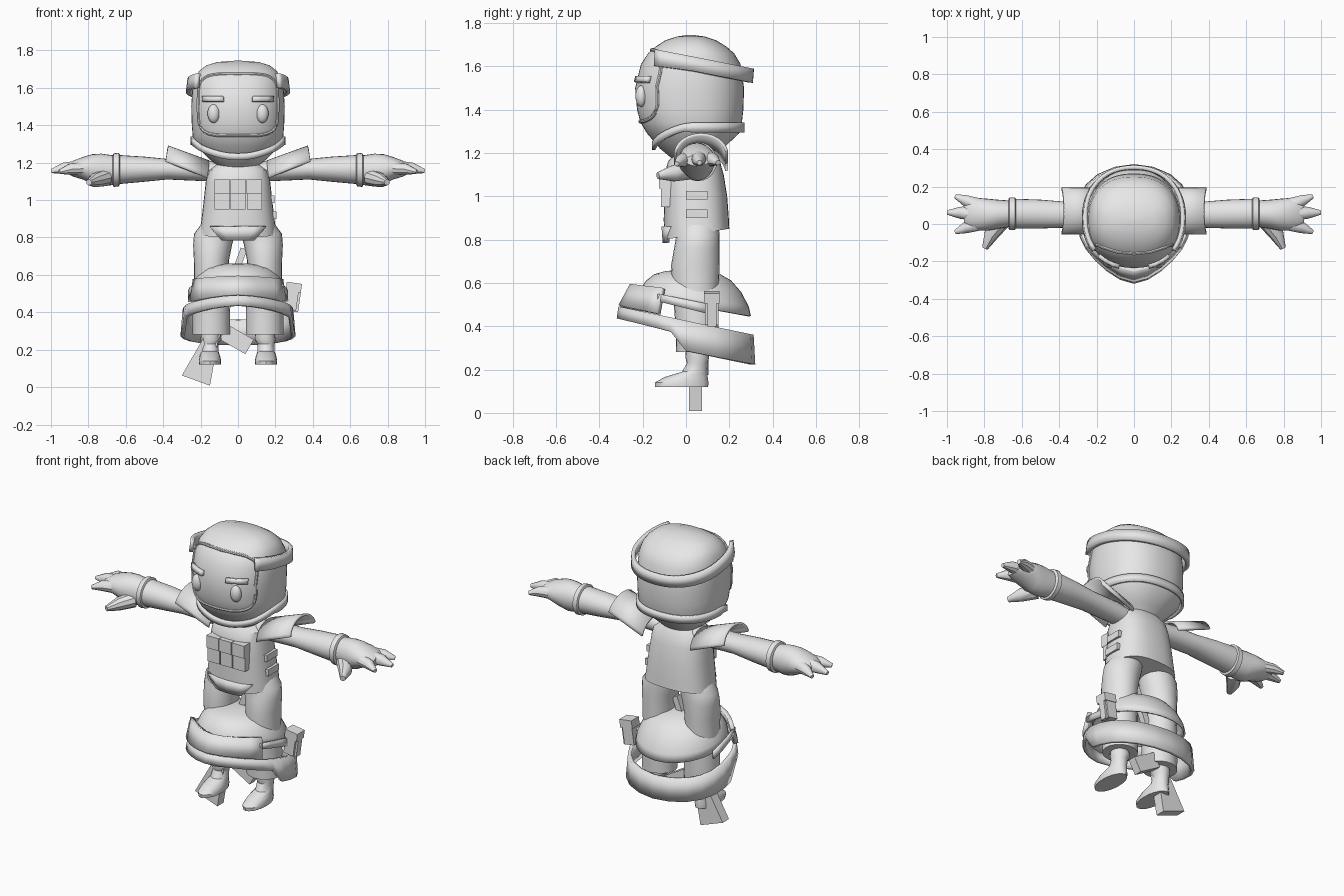
import bpy, bmesh, math
from mathutils import Vector, Matrix

if "Cube" in bpy.data.objects:
    bpy.data.objects.remove(bpy.data.objects["Cube"])

grey = bpy.data.materials.new("plain_grey")
grey.diffuse_color = (0.8, 0.8, 0.8, 1)
grey.use_nodes = True
grey.node_tree.nodes["Principled BSDF"].inputs["Base Color"].default_value = grey.diffuse_color


def finish(name, bm, mirror=False, thick=0.0, angle=35):
    bmesh.ops.recalc_face_normals(bm, faces=bm.faces)
    me = bpy.data.meshes.new(name)
    bm.to_mesh(me)
    bm.free()
    ob = bpy.data.objects.new(name, me)
    bpy.context.collection.objects.link(ob)
    me.materials.append(grey)
    bpy.ops.object.select_all(action='DESELECT')
    ob.select_set(True)
    bpy.context.view_layer.objects.active = ob
    bpy.ops.object.shade_smooth_by_angle(angle=math.radians(angle))
    if thick:
        m = ob.modifiers.new("thickness", 'SOLIDIFY')
        m.thickness = thick
        m.offset = 0
    if mirror:
        ob.modifiers.new("mirror", 'MIRROR')
    return ob


def skin(bm, loops, caps=(True, True)):
    """Bridge successive closed loops of points."""
    vs = [[bm.verts.new(p) for p in loop] for loop in loops]
    for a, b in zip(vs, vs[1:]):
        for i in range(len(a)):
            j = (i + 1) % len(a)
            bm.faces.new((a[i], a[j], b[j], b[i]))
    if caps[0]:
        bm.faces.new(vs[0])
    if caps[1]:
        bm.faces.new(vs[-1])


def spow(v, e):
    return math.copysign(abs(v) ** e, v)


def loft(name, rings, axis='z', n=32, power=2.0, caps=(True, True), **kw):
    """Rings are (position, centre u, centre v, radius u, radius v, tilt)."""
    loops = []
    for r in rings:
        t, cu, cv, ru, rv = r[:5]
        tilt = r[5] if len(r) > 5 else 0
        loop = []
        for i in range(n):
            a = 2 * math.pi * i / n
            u = cu + ru * spow(math.cos(a), 2 / power)
            v = cv + rv * spow(math.sin(a), 2 / power)
            k = t + tilt * (v - 0.05)
            loop.append((u, v, k) if axis == 'z' else (k, u, v))
        loops.append(loop)
    bm = bmesh.new()
    skin(bm, loops, caps)
    return finish(name, bm, **kw)


def tube(name, pts, radii, closed=False, n=10, **kw):
    pts = [Vector(p) for p in pts]
    loops, m = [], len(pts)
    for i, p in enumerate(pts):
        a = pts[(i - 1) % m] if closed or i else p
        b = pts[(i + 1) % m] if closed or i < m - 1 else p
        d = (b - a).normalized()
        ref = Vector((0, 0, 1)) if abs(d.z) < 0.9 else Vector((0, 1, 0))
        s = d.cross(ref).normalized()
        w = s.cross(d)
        r = radii[i] if isinstance(radii, list) else radii
        loops.append([p + r * (s * math.cos(k * 2 * math.pi / n) + w * math.sin(k * 2 * math.pi / n))
                      for k in range(n)])
    bm = bmesh.new()
    skin(bm, loops + loops[:1] if closed else loops, (not closed, not closed))
    return finish(name, bm, **kw)


def strip(name, top, bottom, thick, closed=False, **kw):
    bm = bmesh.new()
    a = [bm.verts.new(p) for p in top]
    b = [bm.verts.new(p) for p in bottom]
    for i in range(len(a) if closed else len(a) - 1):
        j = (i + 1) % len(a)
        bm.faces.new((a[i], a[j], b[j], b[i]))
    return finish(name, bm, thick=thick, **kw)


def box(name, x, y, z, rot=None, **kw):
    bm = bmesh.new()
    bmesh.ops.create_cube(bm, size=1)
    c = Vector(((x[0] + x[1]) / 2, (y[0] + y[1]) / 2, (z[0] + z[1]) / 2))
    bmesh.ops.scale(bm, vec=(x[1] - x[0], y[1] - y[0], z[1] - z[0]), verts=bm.verts)
    bmesh.ops.translate(bm, vec=c, verts=bm.verts)
    if rot:
        bmesh.ops.transform(bm, matrix=rot, verts=bm.verts)
    return finish(name, bm, **kw)


# head: height, half width, front, back
HEAD = [(1.17, .09, -.06, .12), (1.22, .155, -.12, .17), (1.29, .225, -.18, .245), (1.34, .242, -.21, .258),
        (1.4, .247, -.226, .265), (1.5, .25, -.235, .268), (1.61, .243, -.208, .252), (1.66, .228, -.175, .222),
        (1.69, .208, -.142, .188), (1.72, .17, -.095, .14), (1.738, .11, -.04, .085), (1.745, .02, .01, .03)]
loft("head", [(z, 0, (f + b) / 2, w, (b - f) / 2) for z, w, f, b in HEAD], n=48, power=2.3)


def head_at(z):
    for p, q in zip(HEAD, HEAD[1:]):
        if p[0] <= z <= q[0]:
            k = (z - p[0]) / (q[0] - p[0])
            return [p[i] + k * (q[i] - p[i]) for i in (1, 2, 3)]


def face_point(x, z, out=0.0):
    w, f, b = head_at(z)
    s = max(0, 1 - min(1, abs(x) / w) ** 2.3) ** (1 / 2.3)
    return Vector((x, (f + b) / 2 - (b - f) / 2 * s - out, z))


def around(a, z, out=0.0):
    w, f, b = head_at(z)
    return Vector(((w + out) * spow(math.cos(a), 2 / 2.3),
                   (f + b) / 2 + ((b - f) / 2 + out) * spow(math.sin(a), 2 / 2.3), z))


# rim of the face opening
rim = []
for i in range(48):
    a = 2 * math.pi * i / 48
    rim.append(face_point(.212 * spow(math.cos(a), .45), 1.51 + .165 * spow(math.sin(a), .45)))
tube("face_rim", rim, .009, closed=True, n=8)

# jaw and neck guard line, dipping under the chin
jaw = []
for i in range(64):
    a = 2 * math.pi * i / 64
    jaw.append(around(a, 1.34 - .09 * max(0, -math.sin(a)) ** 1.3, .004))
strip("neck_guard", jaw, [p + Vector((0, 0, -.045)) * (1 if p.y > 0 else .8) for p in jaw], .016, closed=True)

# eyes and brows
bm = bmesh.new()
bmesh.ops.create_uvsphere(bm, u_segments=20, v_segments=12, radius=1)
eye = face_point(.13, 1.462)
bmesh.ops.scale(bm, vec=(.033, .028, .05), verts=bm.verts)
bmesh.ops.translate(bm, vec=eye, verts=bm.verts)
finish("eye", bm, mirror=True)
xs = [.078, .115, .15, .185]
strip("brow", [face_point(x, 1.553, .008) for x in xs], [face_point(x, 1.525, .008) for x in xs], .025, mirror=True)

# raised band around the back of the head
top, bot = [], []
for i in range(41):
    a = math.radians(-38 + 256 * i / 40)
    x, y = .268 * spow(math.cos(a), .9), .03 + .268 * spow(math.sin(a), .9)
    z = 1.675 - .2 * (y + .13)
    top.append((x * .97, y + .005, z))
    bot.append((x, y, z - .065 - .02 * max(0, -math.sin(a))))
strip("head_band", top, bot, .022)

# torso, front flap and pouches
loft("torso", [(.825, 0, .05, .205, .15, .17), (.9, 0, .047, .195, .15, .05), (1.0, 0, .045, .183, .145),
               (1.1, 0, .037, .172, .137), (1.16, 0, .037, .16, .12), (1.2, 0, .04, .1, .09)], power=2.5)
fx = [-1, -.6, 0, .6, 1]
strip("front_flap", [(.15 * k, -.105 + .03 * k * k, .86) for k in fx],
      [(.085 * k, -.1 + .015 * k * k, .785) for k in fx], .016)
for k in range(3):
    x0 = -.125 + .086 * k
    box("chest_pouch", (x0, x0 + .08), (-.115, -.06), (.95, 1.04))
    box("pouch_flap", (x0 - .001, x0 + .081), (-.125, -.06), (1.035, 1.11))
box("side_strap_upper", (.15, .195), (0, .1), (.985, 1.025))
box("side_strap_lower", (.15, .205), (0, .1), (.9, .94))

# arms, cuffs and hands
loft("arm", [(.1, .05, 1.15, .06, .05), (.2, .05, 1.16, .066, .058), (.38, .05, 1.165, .07, .055),
             (.5, .053, 1.165, .077, .067), (.64, .055, 1.163, .08, .078)], axis='x', n=24, mirror=True)
loft("cuff", [(.632, .055, 1.163, .08, .08), (.637, .055, 1.163, .088, .09), (.665, .055, 1.16, .088, .09),
              (.67, .055, 1.16, .08, .08)], axis='x', n=24, mirror=True)
loft("palm", [(.66, .055, 1.16, .07, .078), (.73, .052, 1.16, .078, .088), (.78, .05, 1.165, .085, .08),
              (.83, .052, 1.17, .087, .06), (.88, .052, 1.168, .078, .043), (.91, .052, 1.165, .055, .025)],
     axis='x', n=24, mirror=True)
for nm, p, r in (("finger_back", [(.8, .09, 1.17), (.9, .125, 1.17), (.955, .148, 1.155)], [.04, .03, .012]),
                 ("finger_middle", [(.82, .055, 1.175), (.93, .06, 1.17), (.998, .062, 1.155)], [.042, .032, .012]),
                 ("finger_front", [(.8, .01, 1.17), (.9, -.02, 1.165), (.955, -.043, 1.15)], [.04, .03, .012]),
                 ("thumb", [(.71, .01, 1.12), (.765, -.06, 1.105), (.797, -.13, 1.095)], [.045, .038, .016])):
    tube(nm, p, r, mirror=True)

# arched shoulder plates
arch = [math.radians(10 + 160 * i / 16) for i in range(17)]
strip("shoulder_plate", [(.375 + .015 * (1 - math.sin(a)), .07 + .12 * math.cos(a), 1.19 + .095 * math.sin(a)) for a in arch],
      [(.155 + .01 * (1 - math.sin(a)), .07 + .12 * math.cos(a), 1.10 + .105 * math.sin(a)) for a in arch],
      .014, mirror=True)

# legs and feet
loft("leg", [(.28, .142, .05, .1, .095), (.42, .142, .05, .1, .1), (.55, .142, .045, .092, .105),
             (.68, .142, .043, .094, .112), (.76, .136, .05, .104, .105), (.82, .125, .055, .11, .1),
             (.88, .1, .05, .09, .1)], n=24, mirror=True)
loft("foot", [(.12, .15, -.02, .058, .122), (.14, .15, -.02, .06, .124), (.165, .15, .0, .055, .1),
              (.19, .15, .04, .046, .058), (.23, .15, .052, .045, .048), (.255, .145, .052, .056, .055),
              (.3, .145, .05, .05, .05)], n=20, mirror=True)

# hip dome
loft("hip_dome", [(.49, 0, .04, .252, .255, -.18), (.53, 0, .04, .243, .245, -.17), (.58, 0, .035, .22, .215, -.12),
                  (.62, 0, .03, .185, .175, -.08), (.645, 0, .025, .13, .12, -.03), (.657, 0, .02, .04, .04)],
     n=40, caps=(False, True), thick=.01)

# lower hanging ring with a pointed front
half = [(0, -.31), (.07, -.29), (.14, -.245), (.2, -.19), (.25, -.13), (.28, -.07), (.293, 0), (.298, .06),
        (.285, .14), (.25, .205), (.19, .258), (.1, .296), (0, .31)]
ring = half + [(-x, y) for x, y in half[-2:0:-1]]


def low(y):
    if y < -.07:
        return .435 - .25 * (y + .31)
    return .285 - .2 * y if y >= 0 else .285 - y * 1.28


strip("lower_ring", [(x * .96, y * .975, .49 - .21 * (y + .31)) for x, y in ring],
      [(x, y, low(y)) for x, y in ring], .02, closed=True)

# front hip plate, its side straps and side pouches
front = [(x, y) for x, y in half if y <= -.12]
front = [(-x, y) for x, y in front[:0:-1]] + front
strip("front_plate", [(x * .93, y * .8, .59 - .1 * (y * .8 + .25)) for x, y in front],
      [(x, y * .97, .492 - .2 * (y + .31)) for x, y in front], .025)
side = [(.235, -.13), (.252, -.05), (.262, .04), (.262, .11)]
strip("side_strap", [(x, y, .55 - .2 * (y + .13)) for x, y in side],
      [(x, y, .515 - .25 * (y + .13)) for x, y in side], .012, mirror=True)
tip = Matrix.Translation((.29, .12, .48)) @ Matrix.Rotation(math.radians(8), 4, 'Y')
box("side_pouch", (-.035, .03), (-.033, .03), (-.07, .07), rot=tip)
box("side_pouch_lid", (-.04, .042), (-.038, .034), (.03, .078), rot=tip)
box("side_pouch_rail", (.02, .042), (-.02, .02), (-.075, .03), rot=tip)

# slung rifle leaning behind and between the legs
lean = Matrix.Translation((-.225, .045, .035)) @ Matrix.Rotation(math.radians(20), 4, 'Y')
bm = bmesh.new()
skin(bm, [[lean @ Vector(p) for p in ((-w1, -.03, z1), (w2, -.03, z1), (w2, .03, z1), (-w1, .03, z1))]
          for z1, w1, w2 in ((0, .08, .08), (.2, .045, .045), (.27, .035, .035))])
finish("rifle_stock", bm)
box("rifle_body", (-.04, .04), (-.025, .03), (.25, .52), rot=lean)
box("rifle_barrel", (-.018, .018), (-.015, .02), (.5, .75), rot=lean)
mag = Matrix.Translation((.01, .08, .245)) @ Matrix.Rotation(math.radians(-60), 4, 'Y')
box("rifle_magazine", (-.045, .045), (-.025, .025), (-.06, .1), rot=mag)
